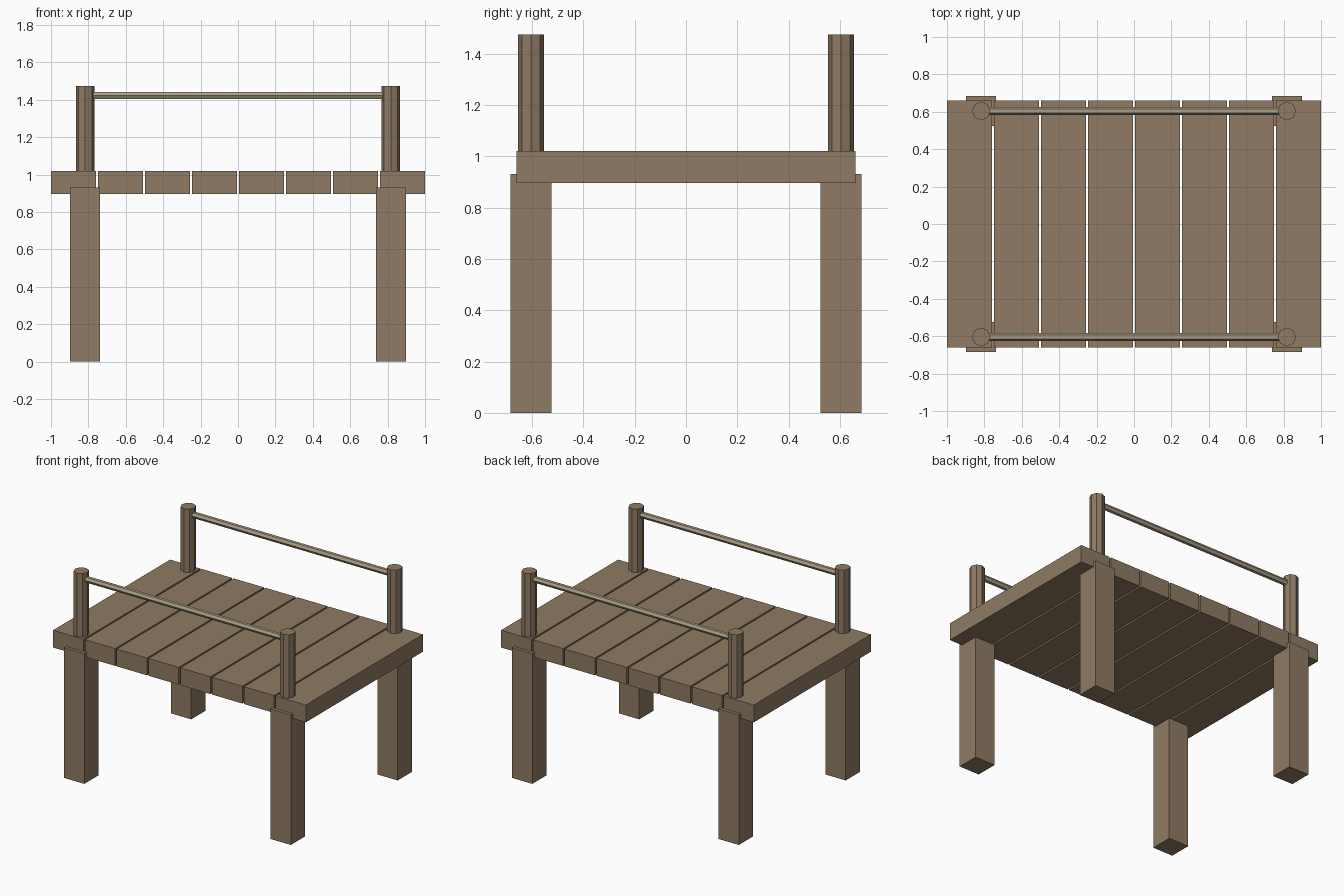
import bpy, bmesh, math
from mathutils import Matrix

if "Cube" in bpy.data.objects:
    bpy.data.objects.remove(bpy.data.objects["Cube"])


def material(name, rgb):
    m = bpy.data.materials.new(name)
    m.diffuse_color = (*rgb, 1.0)
    m.use_nodes = True
    m.node_tree.nodes["Principled BSDF"].inputs["Base Color"].default_value = m.diffuse_color
    return m


WOOD = material("brown wood", (0.275, 0.198, 0.127))
RAIL = material("pale khaki rail", (0.40, 0.345, 0.235))


def finish(name, bm, mat):
    me = bpy.data.meshes.new(name)
    bm.to_mesh(me)
    bm.free()
    me.materials.append(mat)
    ob = bpy.data.objects.new(name, me)
    bpy.context.collection.objects.link(ob)


def box(name, x, y, z, mat):
    """Box from (min, max) ranges on each axis."""
    bm = bmesh.new()
    size = [b - a for a, b in (x, y, z)]
    mid = [(a + b) / 2 for a, b in (x, y, z)]
    bmesh.ops.create_cube(bm, size=1, matrix=Matrix.Translation(mid) @ Matrix.Diagonal((*size, 1)))
    finish(name, bm, mat)


def prism(name, sides, radius, length, matrix, mat):
    bm = bmesh.new()
    bmesh.ops.create_cone(bm, cap_ends=True, segments=sides, radius1=radius,
                          radius2=radius, depth=length, matrix=matrix)
    finish(name, bm, mat)


# deck planks
COUNT, WIDTH = 8, 0.2395
PITCH = (2 - WIDTH) / (COUNT - 1)
for i in range(COUNT):
    x0 = -1 + i * PITCH
    box(f"deck_plank_{i + 1}", (x0, x0 + WIDTH), (-0.661, 0.661), (0.896, 1.02), WOOD)

PX, PY, HALF = 0.817, 0.604, 0.08
for sy, depth in ((-1, "front"), (1, "back")):
    y = sy * PY
    for sx, side in ((-1, "left"), (1, "right")):
        x = sx * PX
        # square leg, let slightly into the deck
        box(f"{depth}_{side}_leg", (x - HALF, x + HALF), (y - HALF, y + HALF), (0, 0.931), WOOD)
        # round railing post
        prism(f"{depth}_{side}_post", 8, 0.05, 0.534,
              Matrix.Translation((x, y, 1.207)), WOOD)
    # hexagonal hand rail, ridge upwards
    prism(f"{depth}_rail", 6, 0.0215, 2 * PX,
          Matrix.Translation((0, y, 1.423)) @ Matrix.Rotation(math.pi / 2, 4, 'Y'), RAIL)
